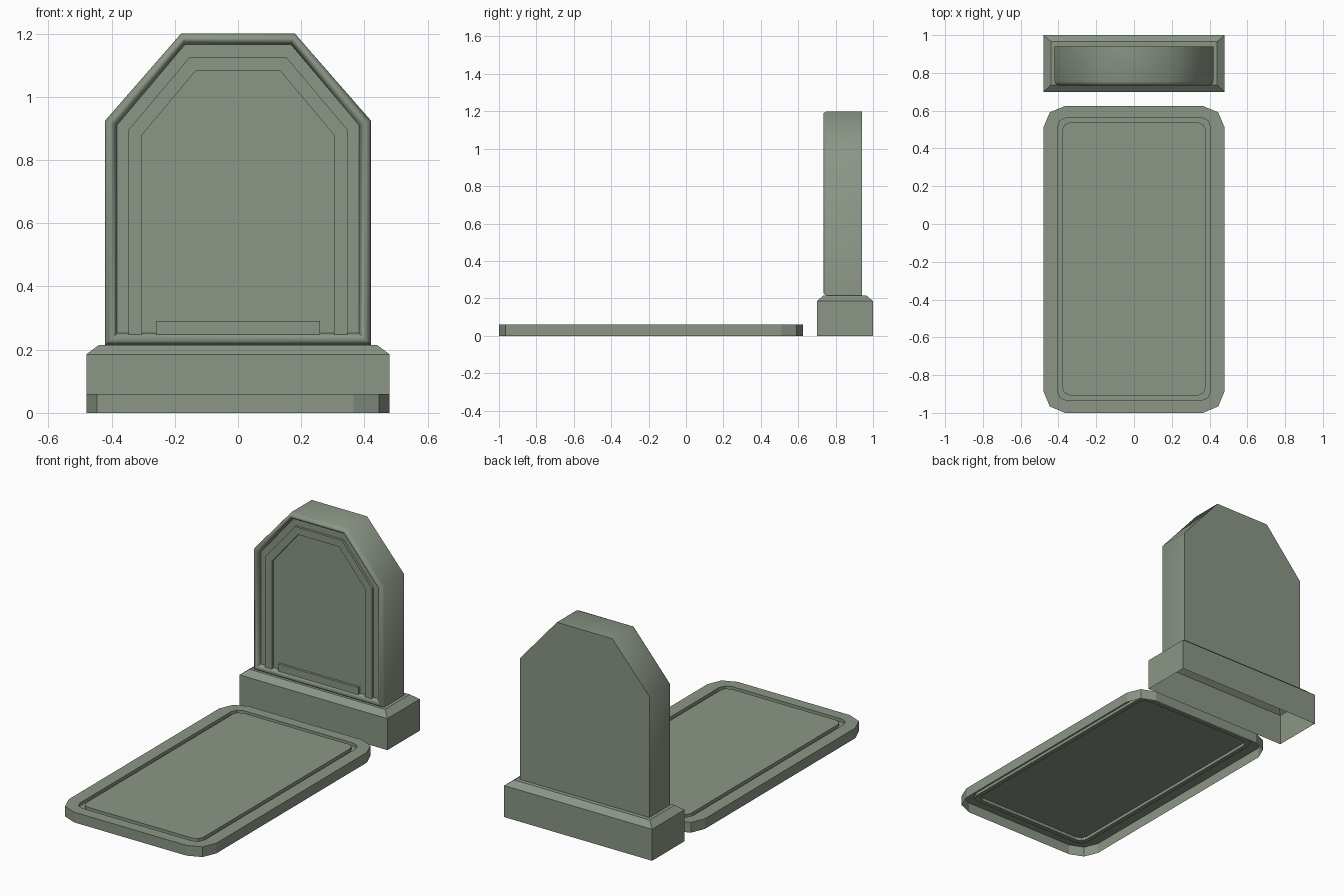
import bpy, bmesh, math

if "Cube" in bpy.data.objects:
    bpy.data.objects.remove(bpy.data.objects["Cube"])

stone = bpy.data.materials.new("grey_green_stone")
stone.diffuse_color = (0.258, 0.305, 0.24, 1)
stone.use_nodes = True
stone.node_tree.nodes["Principled BSDF"].inputs["Base Color"].default_value = stone.diffuse_color


def finish(name, bm, smooth=None):
    bmesh.ops.recalc_face_normals(bm, faces=bm.faces[:])
    me = bpy.data.meshes.new(name)
    bm.to_mesh(me)
    bm.free()
    me.materials.append(stone)
    ob = bpy.data.objects.new(name, me)
    bpy.context.collection.objects.link(ob)
    if smooth:
        bpy.ops.object.select_all(action='DESELECT')
        ob.select_set(True)
        bpy.context.view_layer.objects.active = ob
        bpy.ops.object.shade_smooth_by_angle(angle=math.radians(smooth))
    return ob


def loft(name, rings, cap_start=False, smooth=None):
    """Bridge closed rings of points in order and cap the last one."""
    bm = bmesh.new()
    loops = [[bm.verts.new(p) for p in r] for r in rings]
    n = len(loops[0])
    for a, b in zip(loops, loops[1:]):
        for i in range(n):
            j = (i + 1) % n
            bm.faces.new((a[i], a[j], b[j], b[i]))
    bm.faces.new(loops[-1])
    if cap_start:
        bm.faces.new(loops[0])
    return finish(name, bm, smooth)


def rect(hx, y0, y1, z):
    return [(-hx, y0, z), (hx, y0, z), (hx, y1, z), (-hx, y1, z)]


def round_rect(hx, y0, y1, z, c, d):
    """Rectangle with two-segment corners; c = cut size, d = middle point inset."""
    pts = []
    for sx, sy in ((1, -1), (1, 1), (-1, 1), (-1, -1)):
        ye = y1 if sy > 0 else y0
        corner = [(sx * (hx - c), ye, z), (sx * (hx - d), ye - sy * d, z),
                  (sx * hx, ye - sy * c, z)]
        pts += corner if sx * sy < 0 else corner[::-1]
    return pts


# Ground slab: open underneath, with a groove around the raised panel
loft("ground_slab", [
    round_rect(0.48, -1, 0.625, 0, 0.115, 0.034),
    round_rect(0.48, -1, 0.625, 0.06, 0.115, 0.034),
    round_rect(0.405, -0.935, 0.563, 0.06, 0.05, 0.015),
    round_rect(0.405, -0.935, 0.563, 0.042, 0.05, 0.015),
    round_rect(0.38, -0.907, 0.538, 0.042, 0.04, 0.012),
    round_rect(0.38, -0.907, 0.538, 0.06, 0.04, 0.012)])

# Plinth: open underneath, chamfered top
loft("plinth", [rect(0.48, 0.70, 1.0, 0), rect(0.48, 0.70, 1.0, 0.185),
                rect(0.44, 0.735, 0.965, 0.215)])


# Headstone outline: half width, shoulder height, top half width, top, bottom
def arch(p, y):
    w, zs, t, zt, zb = p
    return [(-w, y, zb), (-w, y, zs), (-t, y, zt), (t, y, zt), (w, y, zs), (w, y, zb)]


OUT = (0.42, 0.925, 0.18, 1.2, 0.215)
INN = (0.383, 0.91, 0.168, 1.165, 0.252)
rings = [arch(OUT, 0.94)]
for t, y in ((0, 0.755), (0.12, 0.743), (0.3, 0.736), (0.5, 0.734),
             (0.7, 0.737), (0.88, 0.746), (1, 0.76)):
    rings.append(arch([a + (b - a) * t for a, b in zip(OUT, INN)], y))
loft("headstone", rings, cap_start=True, smooth=60)

# Raised band inside the moulded frame
bm = bmesh.new()
bo = (0.347, 0.895, 0.153, 1.125, 0.245)
bi = (0.303, 0.88, 0.133, 1.083, 0.245)
rows = [[bm.verts.new(p) for p in arch(q, y)]
        for q, y in ((bo, 0.762), (bo, 0.746), (bi, 0.746), (bi, 0.762))]
for a, b in zip(rows, rows[1:]):
    for i in range(5):
        bm.faces.new((a[i], a[i + 1], b[i + 1], b[i]))
finish("raised_band", bm)

# Low ledge at the foot of the panel
bm = bmesh.new()
bmesh.ops.create_cube(bm, size=1)
for v in bm.verts:
    v.co = (v.co.x * 0.52, 0.754 + v.co.y * 0.016, 0.267 + v.co.z * 0.046)
finish("foot_ledge", bm)
